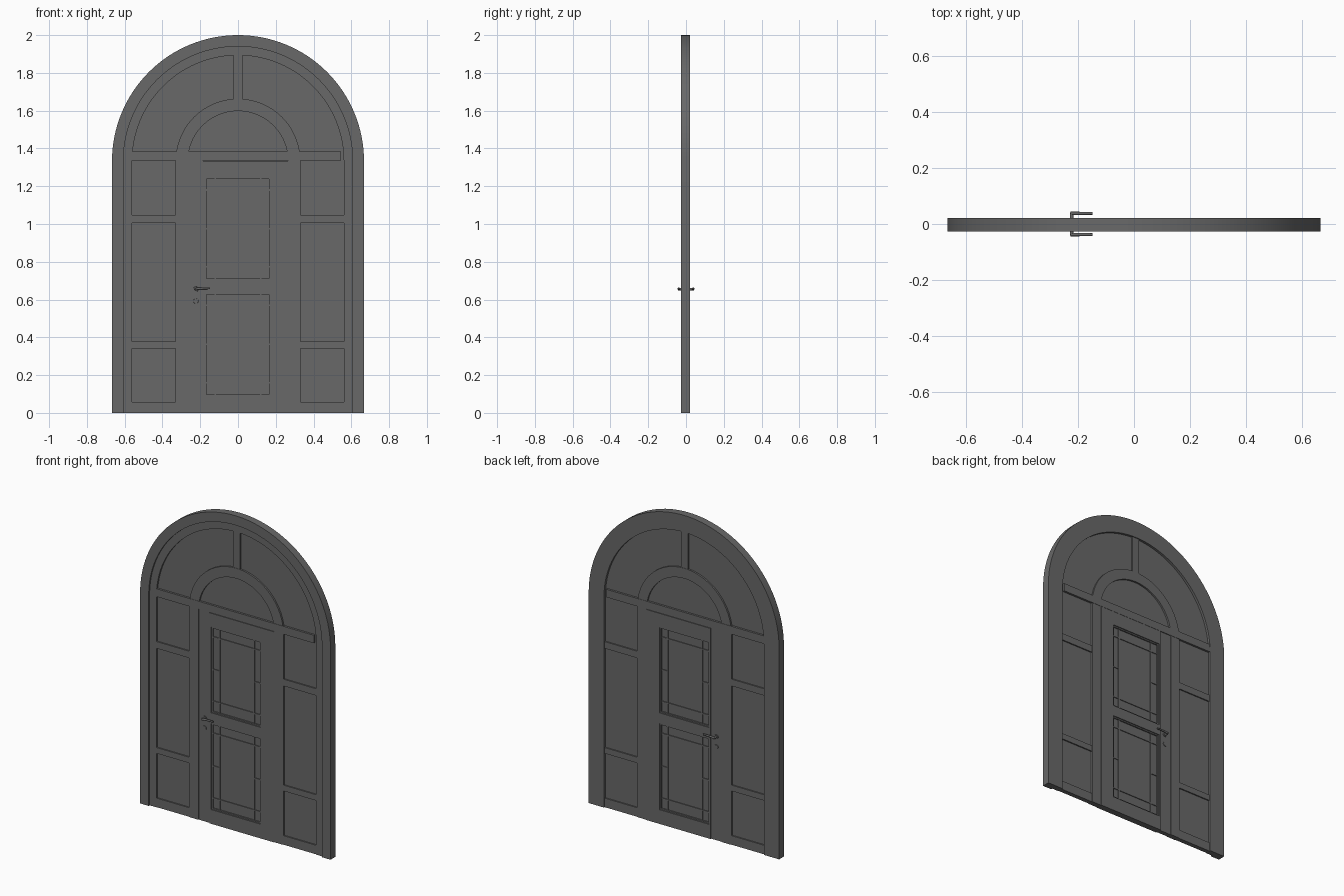
import bpy, bmesh, math
from mathutils import Vector

cube = bpy.data.objects.get("Cube")
if cube:
    bpy.data.objects.remove(cube, do_unlink=True)

mat = bpy.data.materials.new("dark grey paint")
mat.use_nodes = True
GREY = (0.14, 0.14, 0.14, 1)
mat.diffuse_color = GREY
mat.node_tree.nodes["Principled BSDF"].inputs["Base Color"].default_value = GREY

SPRING = 1.333   # height where the arches begin
SEGMENTS = 64


def finish(name, bm, smooth=False):
    bmesh.ops.recalc_face_normals(bm, faces=bm.faces)
    mesh = bpy.data.meshes.new(name)
    bm.to_mesh(mesh)
    bm.free()
    mesh.materials.append(mat)
    obj = bpy.data.objects.new(name, mesh)
    bpy.context.collection.objects.link(obj)
    if smooth:
        bpy.ops.object.select_all(action='DESELECT')
        obj.select_set(True)
        bpy.context.view_layer.objects.active = obj
        bpy.ops.object.shade_smooth_by_angle(angle=math.radians(35))
    return obj


def add_box(bm, x0, x1, z0, z1, y0, y1):
    made = bmesh.ops.create_cube(bm, size=1)["verts"]
    for v in made:
        v.co = Vector(((x0 + x1) / 2 + v.co.x * (x1 - x0),
                       (y0 + y1) / 2 + v.co.y * (y1 - y0),
                       (z0 + z1) / 2 + v.co.z * (z1 - z0)))


def boxes(name, rects, y0, y1):
    bm = bmesh.new()
    for r in rects:
        add_box(bm, *r, y0, y1)
    return finish(name, bm)


def arch_path(r):
    arc = [(r * math.cos(math.pi * i / SEGMENTS), SPRING + r * math.sin(math.pi * i / SEGMENTS))
           for i in range(SEGMENTS + 1)]
    return [(r, 0)] + arc + [(-r, 0)]


def thicken(bm, y0, y1):
    made = bmesh.ops.extrude_face_region(bm, geom=bm.faces[:])["geom"]
    bmesh.ops.translate(bm, vec=(0, y1 - y0, 0),
                        verts=[g for g in made if isinstance(g, bmesh.types.BMVert)])


def arch_band(name, outer, inner, y0, y1):
    bm = bmesh.new()
    a = [bm.verts.new((x, y0, z)) for x, z in arch_path(outer)]
    b = [bm.verts.new((x, y0, z)) for x, z in arch_path(inner)]
    for i in range(len(a) - 1):
        bm.faces.new((a[i], a[i + 1], b[i + 1], b[i]))
    thicken(bm, y0, y1)
    return finish(name, bm, True)


def arch_plate(name, r, y0, y1):
    bm = bmesh.new()
    bm.faces.new([bm.verts.new((x, y0, z)) for x, z in arch_path(r)])
    thicken(bm, y0, y1)
    return finish(name, bm, True)


# Arched frames and the thin infill behind every opening
arch_band("outer_frame", 0.667, 0.607, -0.027, 0.021)
arch_band("inner_frame", 0.61, 0.56, -0.017, 0.021)
arch_band("door_surround", 0.33, 0.265, -0.017, 0.017)
arch_plate("infill_panel", 0.58, -0.006, 0.006)

# Transom, fanlight post and side rails
boxes("transom", [(-0.56, 0.545, 1.335, 1.385)], -0.019, 0.019)
boxes("fanlight_post", [(-0.025, 0.025, 1.655, 1.9)], -0.015, 0.015)
for side, s in (("left", 1), ("right", -1)):
    x0, x1 = sorted((s * 0.325, s * 0.565))
    boxes(side + "_side_rails",
          [(x0, x1, 0, 0.057), (x0, x1, 0.34, 0.377), (x0, x1, 1.005, 1.048)],
          -0.014, 0.014)

# Door leaf: lock stile, then stiles and rails around two openings
L, R = -0.175, 0.173
OPENINGS = ((0.09, 0.635), (0.703, 1.245))
boxes("lock_stile", [(-0.268, -0.185, 0, 1.335)], -0.014, 0.014)
boxes("door_leaf", [(-0.185, L, 0, 1.333), (R, 0.265, 0, 1.333),
                    (L, R, 0, 0.09), (L, R, 0.635, 0.703), (L, R, 1.245, 1.333)],
      -0.02, 0.02)

# Glazing bars and edge beads in both openings
for label, (z0, z1) in zip(("lower", "upper"), OPENINGS):
    w = 0.004
    low, high, mid = z0 + 0.07, z1 - 0.065, (z0 + z1) / 2
    bars = [(x - w, x + w, z0, z1) for x in (-0.121, 0.121)]
    bars += [(L, R, z - w, z + w) for z in (low, high)]
    bars += [(L, -0.121, mid - w, mid + w), (0.121, R, mid - w, mid + w)]
    boxes(label + "_glazing_bars", bars, -0.011, 0.011)
    b = 0.008
    boxes(label + "_bead", [(L, L + b, z0, z1), (R - b, R, z0, z1),
                            (L, R, z0, z0 + b), (L, R, z1 - b, z1)], -0.014, 0.014)


# Lever handles and key covers on both faces
def rod(bm, start, end, r0, r1):
    start, end = Vector(start), Vector(end)
    d = end - start
    made = bmesh.ops.create_cone(bm, cap_ends=True, segments=20, radius1=r0, radius2=r1,
                                 depth=d.length)["verts"]
    turn = Vector((0, 0, 1)).rotation_difference(d).to_matrix()
    for v in made:
        v.co = turn @ v.co + (start + end) / 2


HX, HZ = -0.223, 0.655
for label, s in (("front", -1), ("back", 1)):
    bm = bmesh.new()
    rod(bm, (HX, s * 0.012, HZ), (HX, s * 0.018, HZ), 0.014, 0.013)
    rod(bm, (HX, s * 0.016, HZ), (HX, s * 0.042, HZ), 0.007, 0.006)
    rod(bm, (HX - 0.004, s * 0.038, HZ), (HX + 0.02, s * 0.038, HZ + 0.004), 0.006, 0.006)
    rod(bm, (HX + 0.018, s * 0.038, HZ + 0.004), (-0.148, s * 0.038, HZ + 0.005), 0.006, 0.005)
    finish(label + "_lever", bm, True)
    bm = bmesh.new()
    rod(bm, (HX, s * 0.012, 0.592), (HX, s * 0.018, 0.592), 0.014, 0.013)
    finish(label + "_key_cover", bm, True)
